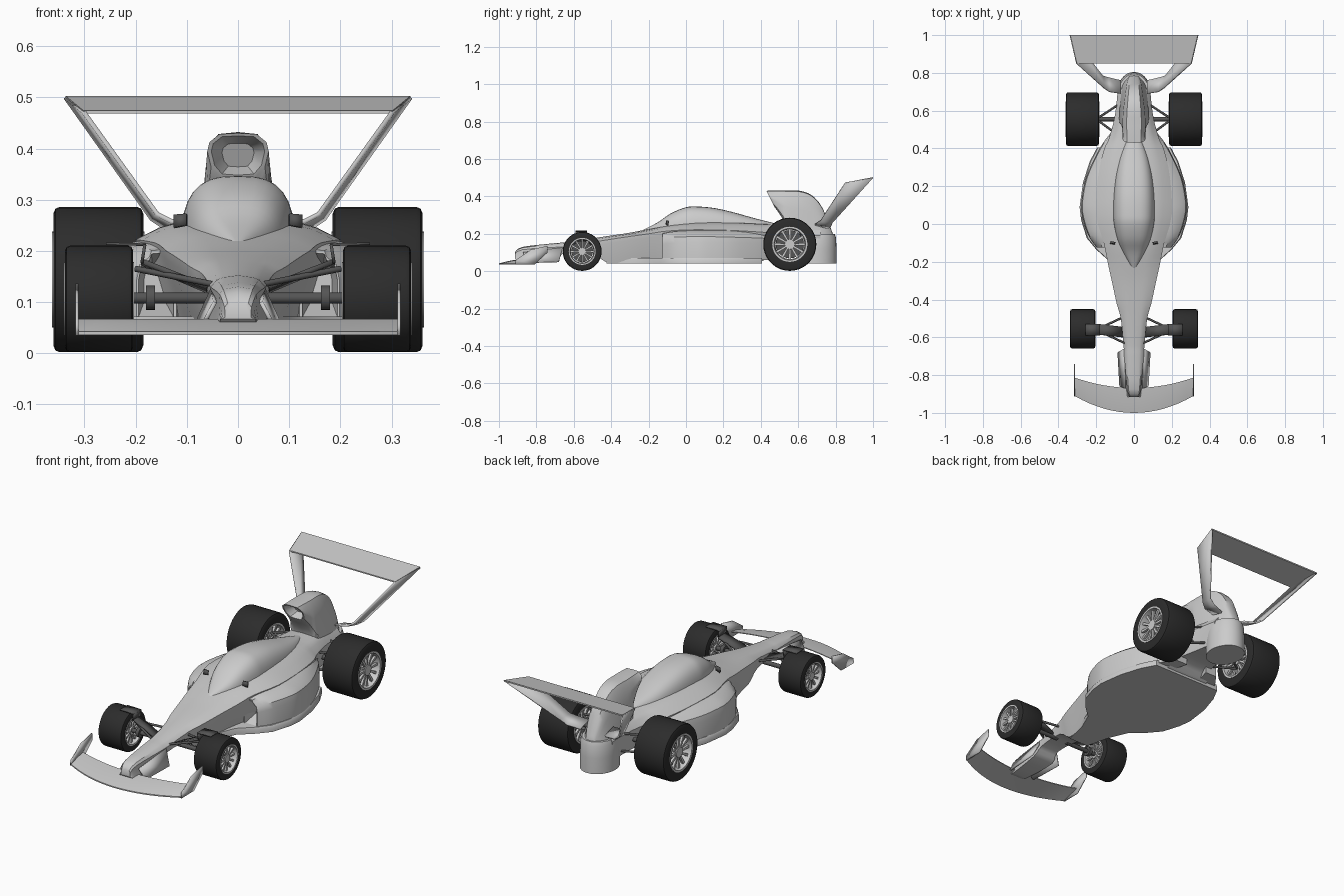
import bpy, bmesh, math
from mathutils import Vector

if "Cube" in bpy.data.objects:
    bpy.data.objects.remove(bpy.data.objects["Cube"])


def material(name, v):
    m = bpy.data.materials.new(name)
    m.diffuse_color = (v, v, v, 1)
    m.use_nodes = True
    m.node_tree.nodes["Principled BSDF"].inputs["Base Color"].default_value = m.diffuse_color
    return m


BLACK, DARK = material("rubber", 0.025), material("carbon", 0.09)


def build(name, verts, faces, mirror=False, mat=None, angle=35, thick=0):
    verts, faces = [tuple(v) for v in verts], [tuple(f) for f in faces]
    if mirror:
        n = len(verts)
        verts += [(-x, y, z) for x, y, z in verts]
        faces += [tuple(i + n for i in reversed(f)) for f in faces]
    me = bpy.data.meshes.new(name)
    me.from_pydata(verts, [], faces)
    bm = bmesh.new()
    bm.from_mesh(me)
    bmesh.ops.recalc_face_normals(bm, faces=bm.faces)
    bm.to_mesh(me)
    bm.free()
    ob = bpy.data.objects.new(name, me)
    bpy.context.collection.objects.link(ob)
    if mat:
        me.materials.append(mat)
    if thick:
        s = ob.modifiers.new("thickness", 'SOLIDIFY')
        s.thickness, s.offset = thick, 0
    bpy.ops.object.select_all(action='DESELECT')
    ob.select_set(True)
    bpy.context.view_layer.objects.active = ob
    bpy.ops.object.shade_smooth_by_angle(angle=math.radians(angle))
    return ob


def loft(name, rings, caps=True, wrap=False, **kw):
    n, m = len(rings[0]), len(rings)
    faces = []
    for i in range(m if wrap else m - 1):
        a, b = i * n, (i + 1) % m * n
        faces += [(a + j, a + (j + 1) % n, b + (j + 1) % n, b + j) for j in range(n)]
    if caps and not wrap:
        faces += [range(n), range((m - 1) * n, m * n)]
    return build(name, [p for r in rings for p in r], faces, **kw)


def dense(rows, k=4):
    """Catmull-Rom through rows of section parameters."""
    out = []
    for i in range(len(rows) - 1):
        p0, p1, p2, p3 = (rows[max(0, min(len(rows) - 1, i + d))] for d in (-1, 0, 1, 2))
        for s in range(k):
            t = s / k
            out.append([0.5 * (2 * b + (c - a) * t + (2 * a - 5 * b + 4 * c - d) * t * t
                               + (3 * b - a - 3 * c + d) * t ** 3)
                        for a, b, c, d in zip(p0, p1, p2, p3)])
    return out + [list(rows[-1])]


def full(half, y):
    """Close a half section (top centre to bottom centre) across x = 0."""
    pts = half + [(-x, z) for x, z in reversed(half[1:-1])]
    return [(x, y, z) for x, z in pts]


def recess(ring, s, d):
    """Two extra rings that hollow out an air intake."""
    c = sum((Vector(p) for p in ring), Vector()) / len(ring)
    lip = [c + (Vector(p) - c) * s for p in ring]
    return [[c + (p - c) * 0.6 + Vector((0, d, 0)) for p in lip], lip, ring]


def rod(name, p, q, r, mat=DARK, n=8):
    p, q = Vector(p), Vector(q)
    rot = (q - p).to_track_quat('Z', 'Y')
    c = [rot @ Vector((r * math.cos(a), r * math.sin(a), 0))
         for a in (2 * math.pi * i / n for i in range(n))]
    return loft(name, [[p + v for v in c], [q + v for v in c]], mirror=True, mat=mat, angle=50)


def plate(name, pts, thick, mat=None):
    return build(name, pts, [range(len(pts))], mirror=True, thick=thick, mat=mat)


# nose and central tub: y, top z, top w, shoulder z, shoulder w, bottom z, bottom w
tub = [(-.915, .10, .014, .09, .026, .067, .034), (-.875, .13, .022, .115, .036, .05, .042),
       (-.70, .150, .028, .128, .052, .06, .058), (-.645, .155, .03, .132, .055, .1, .05),
       (-.50, .176, .035, .155, .07, .098, .058), (-.42, .188, .04, .168, .092, .045, .062),
       (-.30, .206, .05, .186, .118, .045, .078), (-.20, .226, .062, .2, .14, .045, .09),
       (-.10, .245, .085, .215, .16, .045, .11), (.05, .262, .105, .222, .20, .045, .15),
       (.25, .262, .105, .218, .19, .045, .15), (.39, .256, .085, .21, .16, .045, .13),
       (.46, .252, .075, .205, .13, .09, .1), (.58, .248, .065, .2, .1, .09, .08),
       (.72, .235, .05, .19, .085, .08, .07)]
loft("tub", [full([(0, zt), (wt, zt - .004), ((wt + w) / 2, (zt + zs) / 2 + .003), (w, zs),
                   (w * .98, zs - .02), (wb, zb), (0, zb)], y)
             for y, zt, wt, zs, w, zb, wb in dense(tub, 3)])

# side pods with open intakes: y, inner x, outer x, outer top z, inner top z
pod = [(-.125, .12, .198, .188, .205), (-.06, .11, .242, .197, .218), (.04, .1, .274, .2, .228),
       (.12, .1, .278, .2, .23), (.25, .1, .252, .197, .23), (.40, .08, .182, .192, .222),
       (.48, .06, .125, .185, .212)]
rings = [[(xi, y, zi), ((xi + xo) / 2 + .01, y, (zi + zo) / 2 + .004), (xo - .025, y, zo),
          (xo - .006, y, zo - .015), (xo, y, zo - .045), (xo, y, .06), (xi, y, .06)]
         for y, xi, xo, zo, zi in dense(pod)]
loft("side_pod", recess(rings[0], .88, .07) + rings[1:], mirror=True)

# flat floor
edge = [(.055, -.425), (.085, -.3), (.128, -.2), (.2, -.135), (.25, -.075), (.28, .02),
        (.288, .09), (.27, .22), (.235, .33), (.195, .405)]
edge += [(-x, y) for x, y in reversed(edge)]
loft("floor", [[(x * s, y, z) for x, y in edge] for z, s in ((.04, 1), (.062, 1), (.072, .975))])

# cockpit canopy: y, half width, top z
canopy = [(-.235, .012, .218), (-.15, .06, .262), (-.08, .09, .31), (0, .108, .342), (.06, .112, .346),
          (.15, .11, .338), (.25, .1, .316), (.35, .08, .288), (.45, .045, .262), (.5, .015, .25)]
rings = []
for y, w, zt in dense(canopy):
    ring = []
    for i in range(17):
        a = math.pi * i / 16
        c, s = math.cos(a), max(0, math.sin(a))
        ring.append((w * math.copysign(abs(c) ** .7, c), y, .2 + (zt - .2) * s ** .7))
    rings.append(ring)
loft("canopy", rings)

# airbox: y, top z, half width, bottom z, base half width, forward lean
airbox = [(.43, .43, .06, .342, .045, .5), (.48, .432, .063, .25, .062, .28), (.54, .432, .065, .2, .09, 0),
          (.61, .43, .06, .18, .092, 0), (.67, .408, .052, .17, .088, 0), (.72, .355, .045, .16, .082, 0),
          (.755, .28, .038, .15, .07, 0), (.785, .2, .025, .14, .05, 0)]
rings = []
for y, zt, w, zb, wb, lean in dense(airbox, 3):
    h = zt - zb
    r = full([(0, zt), (w * .6, zt - h * .02), (w * .93, zt - h * .2), (w, zt - h * .4),
              ((w + wb) / 2, zt - h * .75), (wb * .8, zb + h * .03), (0, zb)], y)
    rings.append([(x, yy + lean * (zt - z), z) for x, yy, z in r])
loft("airbox", recess(rings[0], .87, .05) + rings[1:])

# gearbox tail
rings = []
for z, s in ((.04, 1), (.12, 1), (.18, .97), (.2, .9)):
    rings.append([(.088 * s * math.cos(a), .7 + .105 * s * math.sin(a), z)
                  for a in (2 * math.pi * i / 28 for i in range(28))])
loft("gearbox", rings)

# front wing with end plates and nose supports
rings = []
for i in range(17):
    x = .315 * (i / 8 - 1)
    k = (x / .315) ** 2
    a, b = -1 + .09 * k, -.868 + .055 * k
    m = (a + b) / 2
    rings.append([(x, a, .036), (x, a, .042), (x, m, .058), (x, b, .067), (x, b, .063), (x, m, .05)])
loft("front_wing", rings)
plate("front_end_plate", [(.315, -.912, .035), (.315, -.81, .036), (.315, -.74, .1),
                          (.315, -.74, .136), (.315, -.83, .115), (.315, -.91, .06)], .006)
plate("nose_support", [(.045, -.87, .1), (.05, -.66, .125), (.084, -.68, .05), (.074, -.86, .045)], .008)

# rear wing and swept struts
loft("rear_wing", [[(s * .302, .85, .468), (s * .302, .85, .474), (s * .337, 1, .503), (s * .337, 1, .496)]
                   for s in (-1, 1)])
build("rear_wing_strut", [(.302, .85, .472), (.337, 1, .5), (.168, .785, .262), (.158, .72, .272),
                          (.135, .775, .24), (.13, .70, .258), (.07, .76, .23), (.07, .69, .25)],
      [(0, 1, 2, 3), (3, 2, 4, 5), (5, 4, 6, 7)], mirror=True, thick=.009)


# wheels: lathed tyre and rim, spokes and hub
def wheel(tag, x0, x1, y, r, rim, nspoke=12, n=36):
    def lathe(name, prof, **kw):
        loft(tag + name, [[(x, y + q * math.cos(a), r + .002 + q * math.sin(a)) for x, q in prof]
                          for a in (2 * math.pi * i / n for i in range(n))], wrap=True, mirror=True, **kw)
    b = r * .06
    lathe("_tyre", [(x0, rim), (x0, r - b * 1.6), (x0 + b * .5, r - b * .4), (x0 + b * 1.5, r),
                    (x1 - b * 1.5, r), (x1 - b * .5, r - b * .4), (x1, r - b * 1.6), (x1, rim)], mat=BLACK)
    lathe("_rim", [(x0 + .004, rim), (x0 - .002, rim), (x0 - .002, rim * .9), (x0 + .03, rim * .84),
                   (x1 - .03, rim * .84), (x1 + .002, rim * .9), (x1 + .002, rim), (x1 - .004, rim)])
    c = Vector((0, y, r + .002))
    rod(tag + "_brake_disc", c + Vector((x0 + .04, 0, 0)), c + Vector((x1 - .045, 0, 0)), rim * .8, DARK, 24)
    verts, faces = [], []
    for x in (x0 + .018, x1 - .018):
        for i in range(nspoke):
            a = 2 * math.pi * i / nspoke
            d, t = Vector((0, math.cos(a), math.sin(a))), Vector((0, -math.sin(a), math.cos(a)))
            k = len(verts)
            for e in (-.006, .006):
                verts += [c + Vector((x + e, 0, 0)) + d * q + t * s
                          for q, s in ((rim * .2, -rim * .05), (rim * .88, -rim * .07),
                                       (rim * .88, rim * .07), (rim * .2, rim * .05))]
            faces += [tuple(k + j for j in f) for f in ((0, 1, 2, 3), (7, 6, 5, 4), (0, 4, 5, 1),
                                                        (1, 5, 6, 2), (2, 6, 7, 3), (3, 7, 4, 0))]
    build(tag + "_spokes", verts, faces, mirror=True)
    rod(tag + "_hub", c + Vector((x0 + .005, 0, 0)), c + Vector((x1 - .008, 0, 0)), rim * .28, None, 16)


wheel("front_wheel", .205, .338, -.555, .104, .072)
wheel("rear_wheel", .185, .361, .555, .142, .094)

# front suspension
rod("front_axle", (.03, -.555, .108), (.22, -.555, .108), .011, n=12)
rod("front_joint", (.162, -.555, .108), (.18, -.555, .108), .024, n=16)
for y in (-.63, -.49):
    rod("front_wishbone", (.05, y, .135), (.2, -.56, .165), .006)
plate("front_arm", [(.06, -.6, .13), (.06, -.545, .122), (.188, -.53, .176), (.188, -.585, .18)], .01, DARK)
plate("front_bracket_upright", [(.188, -.59, .176), (.188, -.53, .176), (.182, -.53, .212), (.182, -.59, .212)], .006, DARK)
plate("front_bracket_top", [(.18, -.59, .212), (.18, -.53, .212), (.258, -.53, .214), (.258, -.59, .214)], .005, DARK)

# rear suspension
rod("rear_axle", (.05, .555, .144), (.21, .555, .144), .012, n=12)
for y in (.46, .64):
    for z0, z1 in ((.2, .19), (.11, .1)):
        rod("rear_wishbone", (.07, y, z0), (.2, .555, z1), .006)

# small mirror fins beside the canopy
plate("mirror", [(.1, -.105, .25), (.125, -.1, .245), (.125, -.095, .27), (.1, -.1, .272)], .01, DARK)
